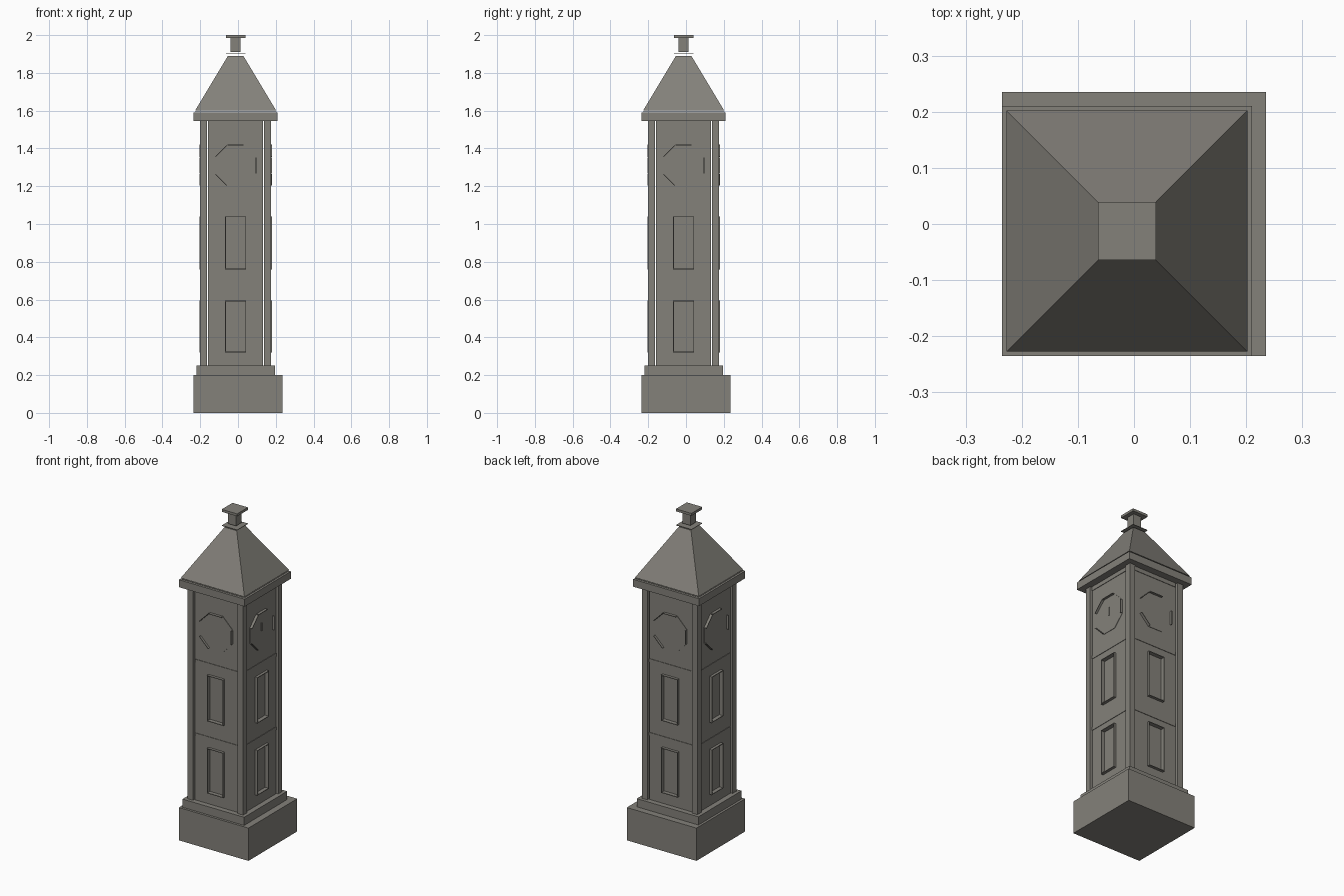
import bpy, bmesh
from math import radians, pi
from mathutils import Matrix, Vector

if "Cube" in bpy.data.objects:
    bpy.data.objects.remove(bpy.data.objects["Cube"])

stone = bpy.data.materials.new("warm_grey_stone")
stone.use_nodes = True
COLOR = (0.23, 0.22, 0.195, 1)
stone.diffuse_color = COLOR
stone.node_tree.nodes["Principled BSDF"].inputs["Base Color"].default_value = COLOR

C = -0.0125                      # tower axis, slightly off the plinth centre
AXIS = Matrix.Translation((C, C, 0))


def add_box(bm, x, y, z, spin=Matrix()):
    """Box from (min, max) ranges."""
    lo, hi = Vector((x[0], y[0], z[0])), Vector((x[1], y[1], z[1]))
    m = Matrix.Translation((lo + hi) / 2) @ Matrix.Diagonal((*(hi - lo), 1))
    bmesh.ops.create_cube(bm, size=1, matrix=spin @ m)


def finish(bm, name, matrix=AXIS):
    me = bpy.data.meshes.new(name)
    bm.to_mesh(me)
    bm.free()
    me.materials.append(stone)
    ob = bpy.data.objects.new(name, me)
    ob.matrix_world = matrix
    bpy.context.collection.objects.link(ob)
    return ob


def block(name, half, z, matrix=AXIS):
    bm = bmesh.new()
    add_box(bm, (-half, half), (-half, half), z)
    finish(bm, name, matrix)


# Stacked square blocks
block("plinth", 0.235, (0, 0.2), Matrix())
block("plinth_step", 0.208, (0.2, 0.25))
block("cornice", 0.2225, (1.545, 1.59))
block("roof_lip", 0.215, (1.594, 1.596))
block("finial_plate", 0.052, (1.899, 1.902))
block("finial_neck", 0.027, (1.91, 1.985))
block("finial_cap", 0.052, (1.985, 2.0))

# Truncated pyramid roof
bm = bmesh.new()
bmesh.ops.create_cone(bm, cap_ends=True, segments=4, radius1=0.215 * 2 ** 0.5,
                      radius2=0.041 * 2 ** 0.5, depth=0.29,
                      matrix=Matrix.Translation((0, 0, 1.745)) @ Matrix.Rotation(pi / 4, 4, "Z"))
finish(bm, "roof")

# Wall layout on one side, facing -y
W, OUT, IN = 0.145, -0.176, -0.162
WIN = 0.055
STOREYS = [(0.25, 0.64, 0.32, 0.595), (0.66, 1.09, 0.76, 1.04)]
BANDS = [(0.64, 0.66), (1.09, 1.11), (1.52, 1.545)]


def build_side(side, turn):
    place = AXIS @ Matrix.Rotation(turn, 4, "Z")

    # Corner post
    bm = bmesh.new()
    add_box(bm, (-0.188, -0.151), (-0.188, -0.151), (0.25, 1.545))
    finish(bm, side + "_corner_post", place)

    # Walls around the window openings, and the clock storey
    bm = bmesh.new()
    for z0, z1, a, b in STOREYS:
        for sx in ((-W, -WIN), (WIN, W)):
            add_box(bm, sx, (OUT, IN), (z0, z1))
        for sz in ((z0, a), (b, z1)):
            add_box(bm, (-WIN, WIN), (OUT, IN), sz)
    add_box(bm, (-W, W), (OUT, IN), (1.11, 1.52))
    bmesh.ops.remove_doubles(bm, verts=bm.verts, dist=0.0001)
    finish(bm, side + "_wall", place)

    # Storey bands
    bm = bmesh.new()
    for z in BANDS:
        add_box(bm, (-W, W), (OUT - 0.003, IN), z)
    finish(bm, side + "_bands", place)

    # Thin window frames with a recessed panel
    bm = bmesh.new()
    t, front = 0.004, -0.192
    for _, _, a, b in STOREYS:
        for sx in ((-WIN, t - WIN), (WIN - t, WIN)):
            add_box(bm, sx, (front, IN), (a, b))
        for sz in ((a, a + t), (b - t, b)):
            add_box(bm, (-WIN, WIN), (front, IN), sz)
        add_box(bm, (-WIN, WIN), (IN - 0.006, IN), (a, b))
    finish(bm, side + "_windows", place)

    # Octagonal clock face with broken rim segments
    bm = bmesh.new()
    centre = Matrix.Translation((0, 0, 1.31))
    bmesh.ops.create_cone(bm, cap_ends=True, segments=8, radius1=0.117, radius2=0.117, depth=0.003,
                          matrix=Matrix.Translation((0, OUT - 0.001, 1.31))
                          @ Matrix.Rotation(pi / 2, 4, "X") @ Matrix.Rotation(pi / 8, 4, "Z"))
    for angle in (0, 90, 135, 225):
        add_box(bm, (0.106, 0.11), (-0.192, OUT), (-0.042, 0.042),
                centre @ Matrix.Rotation(radians(-angle), 4, "Y"))
    finish(bm, side + "_clock_face", place)


for i, side in enumerate(("front", "left", "back", "right")):
    build_side(side, i * pi / 2)

# Clock hand
bm = bmesh.new()
add_box(bm, (0.178, 0.183), (-0.003, 0.003), (1.3, 1.35))
finish(bm, "clock_hand")
